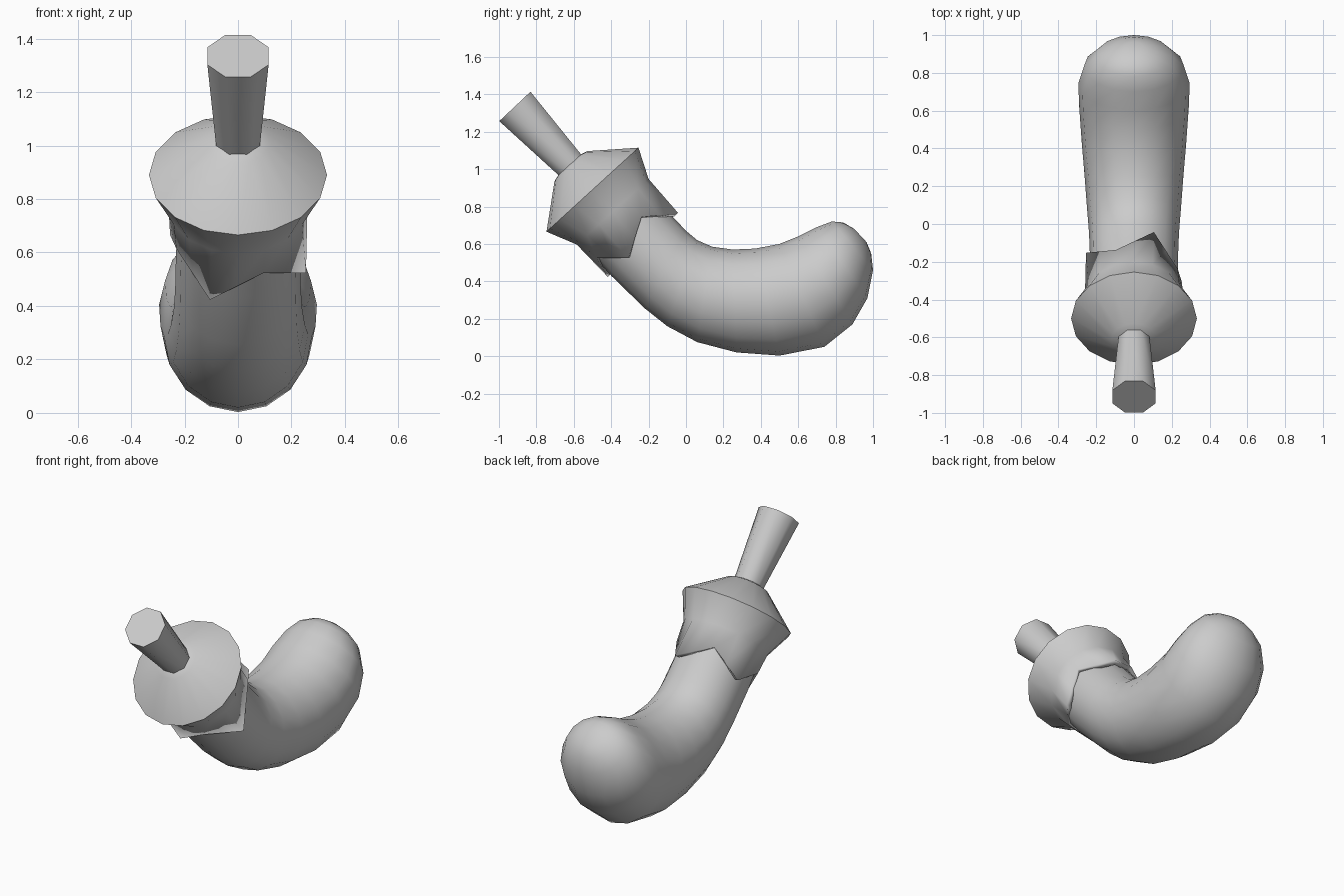
import bpy, bmesh
from math import sin, cos, pi, radians
from mathutils import Vector

if "Cube" in bpy.data.objects:
    bpy.data.objects.remove(bpy.data.objects["Cube"])


def skin(name, rings, cap_start, cap_end, angle):
    """Bridge equal-length rings of points into one mesh; optional closing faces."""
    bm = bmesh.new()
    vr = [[bm.verts.new(p) for p in ring] for ring in rings]
    n = len(vr[0])
    for a, b in zip(vr, vr[1:]):
        for i in range(n):
            j = (i + 1) % n
            bm.faces.new((a[i], a[j], b[j], b[i]))
    if cap_start:
        bm.faces.new(vr[0])
    if cap_end:
        bm.faces.new(vr[-1])
    bmesh.ops.recalc_face_normals(bm, faces=bm.faces)
    me = bpy.data.meshes.new(name)
    bm.to_mesh(me)
    bm.free()
    ob = bpy.data.objects.new(name, me)
    bpy.context.collection.objects.link(ob)
    bpy.ops.object.select_all(action='DESELECT')
    ob.select_set(True)
    bpy.context.view_layer.objects.active = ob
    bpy.ops.object.shade_smooth_by_angle(angle=radians(angle))
    return ob


X = Vector((1, 0, 0))
N = 16

# Curved fruit body: (top y, top z, bottom y, bottom z, half width)
sections = [
    (-.27, .96, -.60, .65, .22), (-.08, .755, -.40, .43, .232),
    (0, .67, -.22, .255, .235), (.06, .62, -.10, .16, .24),
    (.14, .585, .06, .075, .25), (.25, .57, .27, .02, .262),
    (.37, .575, .50, .003, .277), (.50, .60, .74, .05, .29),
    (.60, .64, .89, .17, .295), (.70, .69, .97, .31, .265),
    (.78, .72, 1.0, .46, .20), (.84, .715, .99, .55, .12),
    (.90, .68, .965, .61, .05),
]
rings = []
for ty, tz, by, bz, w in sections:
    top, bot = Vector((0, ty, tz)), Vector((0, by, bz))
    mid, half = (top + bot) / 2, (top - bot) / 2
    rings.append([mid + half * cos(2 * pi * i / N) + X * w * sin(2 * pi * i / N)
                  for i in range(N)])
skin("fruit_body", rings, True, True, 60)

# Leafy cap: domed top, flared rim, four pointed lobes at the lower edge
centre = Vector((0, -.5, .89))
axis = Vector((0, -.674, .738)).normalized()
up = Vector((0, .738, .674)).normalized()


def cap_point(s, r, i):
    a = 2 * pi * i / N
    return centre + axis * s + (up * cos(a) + X * sin(a)) * r


rings = [[cap_point(s, r, i) for i in range(N)]
         for s, r in ((.193, .04), (.17, .12), (0, .333), (-.16, .26))]
edge = []
for i in range(N):
    if i % 4 == 1:
        edge.append(cap_point(-.40, .275, i))     # lobe tip
    elif i % 4 == 3:
        edge.append(cap_point(-.285, .25, i))     # notch
    else:
        edge.append(None)
for i in range(0, N, 2):
    edge[i] = (edge[i - 1] + edge[(i + 1) % N]) / 2
rings.append(edge)
cap = skin("leaf_cap", rings, True, False, 50)
sol = cap.modifiers.new("thickness", 'SOLIDIFY')
sol.thickness = .03
sol.offset = -1

# Tapered eight-sided stem
start, end = Vector((0, -.59, .99)), Vector((0, -.915, 1.335))
d = (end - start).normalized()
side = d.cross(X).normalized()
rings = []
for c, r in ((start, .085), (end, .124)):
    rings.append([c + (side * cos(pi / 8 + i * pi / 4) + X * sin(pi / 8 + i * pi / 4)) * r
                  for i in range(8)])
skin("stem", rings, True, True, 50)
